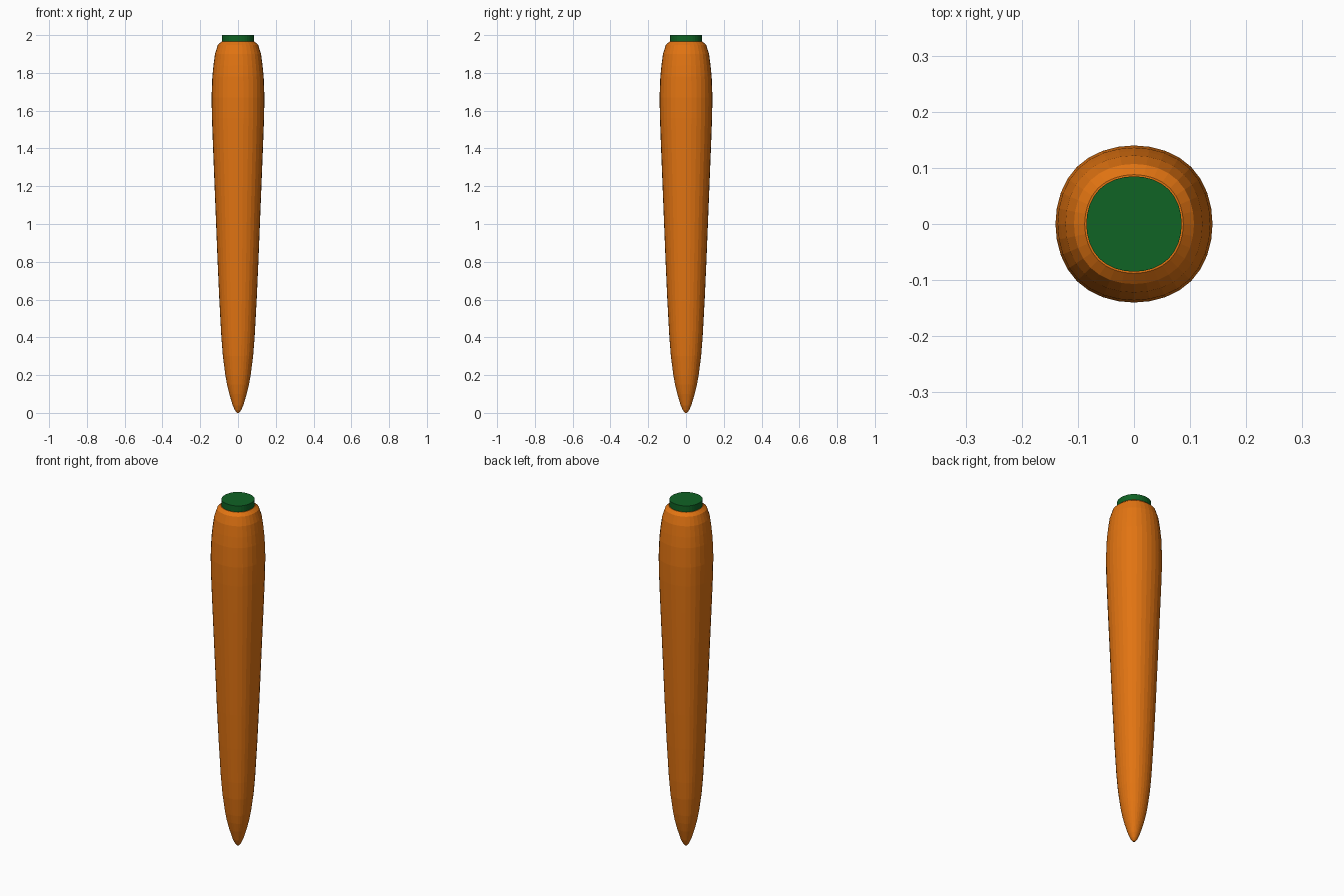
import bpy
import bmesh
from mathutils import Vector

if "Cube" in bpy.data.objects:
    bpy.data.objects.remove(bpy.data.objects["Cube"], do_unlink=True)


def make_material(name, colour):
    mat = bpy.data.materials.new(name)
    mat.use_nodes = True
    mat.diffuse_color = colour
    mat.node_tree.nodes["Principled BSDF"].inputs["Base Color"].default_value = colour
    return mat


def rounded_square(steps=8):
    """Closed cubic spline around a square, scaled to a half width of one."""
    corners = [Vector(c) for c in ((1, -1), (1, 1), (-1, 1), (-1, -1))]
    points = []
    for i in range(4):
        a, b, c, d = (corners[(i + k) % 4] for k in range(4))
        for s in range(steps):
            t = s / steps
            p = (a * (1 - t) ** 3 + b * (3 * t**3 - 6 * t**2 + 4)
                 + c * (-3 * t**3 + 3 * t**2 + 3 * t + 1) + d * t**3) / 6
            points.append(p * 12 / 11)
    return points


def loft(name, profile, mat):
    """Stack rounded-square rings given as (half width, height), and cap the ends."""
    bm = bmesh.new()
    outline = rounded_square()
    rings = [[bm.verts.new((p.x * r, p.y * r, z)) for p in outline] for r, z in profile]
    n = len(outline)
    for low, high in zip(rings, rings[1:]):
        for i in range(n):
            j = (i + 1) % n
            bm.faces.new((low[i], low[j], high[j], high[i]))
    bm.faces.new(rings[0][::-1])
    bm.faces.new(rings[-1])
    bmesh.ops.recalc_face_normals(bm, faces=bm.faces)
    mesh = bpy.data.meshes.new(name)
    bm.to_mesh(mesh)
    bm.free()
    mesh.materials.append(mat)
    obj = bpy.data.objects.new(name, mesh)
    bpy.context.collection.objects.link(obj)
    return obj


orange = make_material("carrot orange", (0.76, 0.175, 0.006, 1))
green = make_material("leaf green", (0.005, 0.125, 0.018, 1))

# Tapered root, from the tip to the shoulder
root_profile = [
    (0.006, 0), (0.017, 0.015), (0.028, 0.04), (0.046, 0.1), (0.058, 0.15),
    (0.067, 0.2), (0.080, 0.3), (0.088, 0.4), (0.099, 0.6), (0.108, 0.8),
    (0.116, 1.0), (0.124, 1.2), (0.132, 1.4), (0.138, 1.56), (0.140, 1.67),
    (0.136, 1.78), (0.130, 1.84), (0.122, 1.90), (0.107, 1.948), (0.088, 1.965),
]
loft("carrot_root", root_profile, orange)

# Trimmed stalk on top
loft("stalk_stub", [(0.085, 1.95), (0.085, 2.0)], green)
